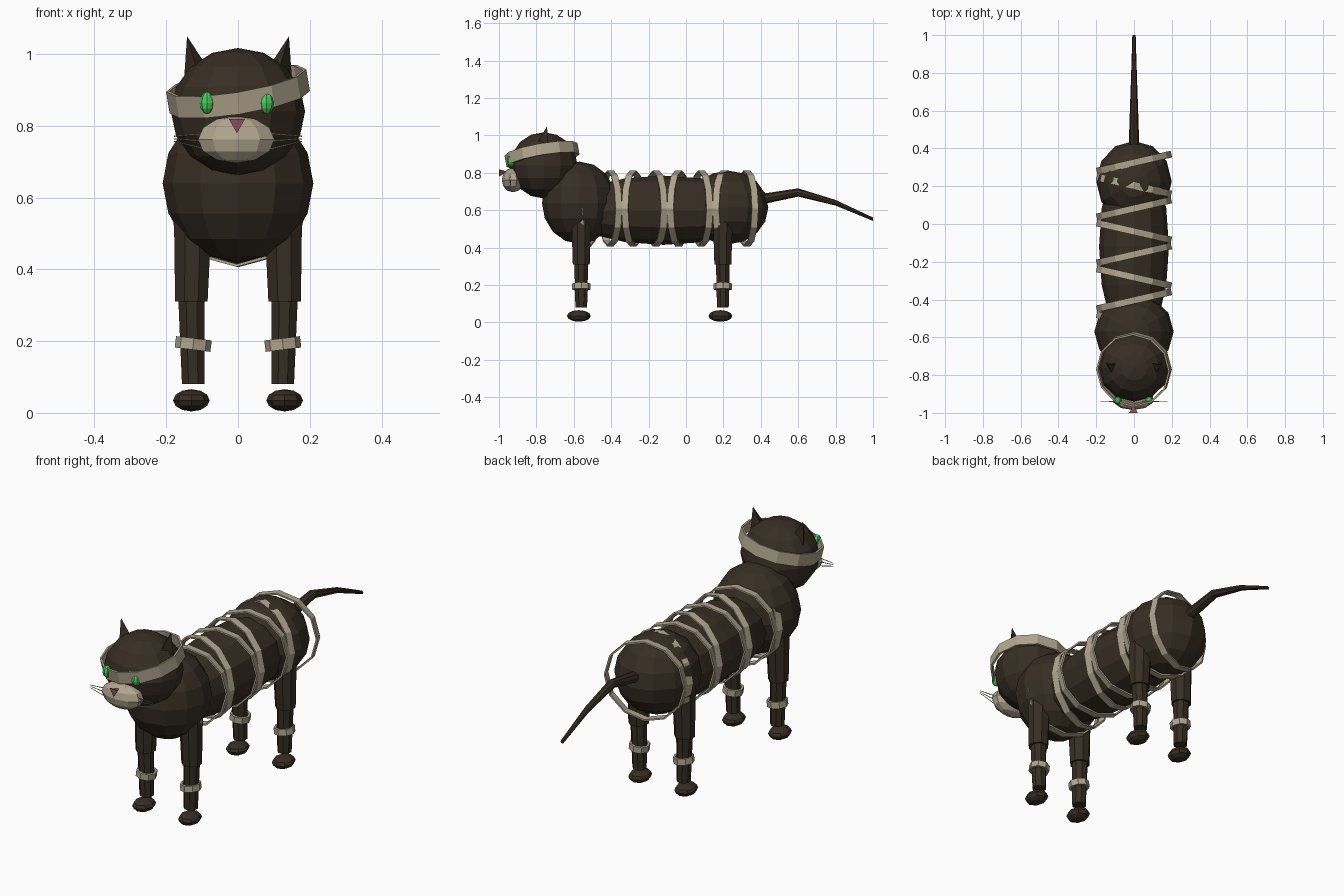
import bpy, bmesh, math
from mathutils import Matrix, Vector

if "Cube" in bpy.data.objects:
    bpy.data.objects.remove(bpy.data.objects["Cube"], do_unlink=True)


def material(name, rgb):
    m = bpy.data.materials.new(name)
    m.use_nodes = True
    m.diffuse_color = (*rgb, 1)
    m.node_tree.nodes["Principled BSDF"].inputs["Base Color"].default_value = (*rgb, 1)
    return m


FUR = material("dark brown fur", (0.038, 0.027, 0.017))
CLOTH = material("beige cloth", (0.44, 0.38, 0.27))
GREEN = material("green", (0.06, 0.6, 0.1))
PINK = material("dusty pink", (0.26, 0.075, 0.1))


def finish(name, bm, mat):
    bmesh.ops.recalc_face_normals(bm, faces=bm.faces)
    mesh = bpy.data.meshes.new(name)
    bm.to_mesh(mesh)
    bm.free()
    mesh.materials.append(mat)
    ob = bpy.data.objects.new(name, mesh)
    bpy.context.collection.objects.link(ob)
    return ob


def ball(name, mat, centre, radii, u=12, v=8, turn=None):
    """Low-poly ellipsoid with an optional turn before scaling."""
    bm = bmesh.new()
    bmesh.ops.create_uvsphere(bm, u_segments=u, v_segments=v, radius=1)
    if turn:
        bm.transform(Matrix.Rotation(math.pi / 2, 4, turn))
    bm.transform(Matrix.Translation(centre) @ Matrix.Diagonal((*radii, 1)))
    return finish(name, bm, mat)


def tube(name, mat, points, radii, sides, axis="Z", phase=0.0):
    """Loft of rings, all lying across one axis; a radius of 0 makes a tip."""
    bm = bmesh.new()
    rings = []
    for p, r in zip(points, radii):
        ring = []
        for i in range(sides):
            a = 2 * math.pi * i / sides + phase
            c, s = r * math.cos(a), r * math.sin(a)
            off = {"X": (0, c, s), "Y": (c, 0, s), "Z": (c, s, 0)}[axis]
            ring.append(bm.verts.new(Vector(p) + Vector(off)))
        rings.append(ring)
    for a, b in zip(rings, rings[1:]):
        for i in range(sides):
            j = (i + 1) % sides
            bm.faces.new((a[i], a[j], b[j], b[i]))
    bm.faces.new(rings[0])
    bm.faces.new(rings[-1])
    bmesh.ops.remove_doubles(bm, verts=bm.verts, dist=0.0001)
    return finish(name, bm, mat)


def band(name, centre, radius, width, rotation, sides=12, thick=0.008):
    """Open strip of cloth wrapped in a ring."""
    bm = bmesh.new()
    bmesh.ops.create_cone(bm, cap_ends=False, segments=sides, radius1=radius,
                          radius2=radius, depth=width)
    bm.transform(Matrix.Translation(centre) @ rotation)
    ob = finish(name, bm, CLOTH)
    mod = ob.modifiers.new("Thickness", "SOLIDIFY")
    mod.thickness = thick
    return ob


def rot(angle, axis):
    return Matrix.Rotation(angle, 4, axis)


# Torso and head
ball("chest", FUR, (0, -0.57, 0.64), (0.21, 0.2, 0.22))
ball("belly", FUR, (0, -0.12, 0.6), (0.185, 0.53, 0.185), 12, 8, "X")
ball("hips", FUR, (0, 0.225, 0.615), (0.2, 0.215, 0.197))
ball("head", FUR, (0, -0.76, 0.84), (0.187, 0.18, 0.177))

# Face
ball("muzzle", CLOTH, (-0.005, -0.925, 0.762), (0.112, 0.06, 0.066), 10, 6)
tube("nose", PINK, [(-0.003, -1, 0.806), (-0.003, -0.955, 0.806)],
     [0.026, 0], 3, "Y", -math.pi / 2)

# Tail
tube("tail", FUR,
     [(0, 0.38, 0.655), (0, 0.6, 0.695), (0, 0.8, 0.64), (0, 1, 0.552)],
     [0.029, 0.022, 0.015, 0.009], 8, "Y")

for side, s in (("left", 1), ("right", -1)):
    ball(side + "_eye", GREEN, (s * 0.083 - 0.003, -0.935, 0.864),
         (0.021, 0.022, 0.031), 8, 6)
    tube(side + "_ear", FUR, [(s * 0.107, -0.76, 0.93), (s * 0.142, -0.743, 1.05)],
         [0.05, 0], 3, "Z", -math.pi / 2)
    for i, z in enumerate((0.735, 0.757, 0.778)):
        tube(f"{side}_whisker_{i + 1}", CLOTH,
             [(s * 0.09, -0.94, z), (s * 0.178, -0.938, 0.757 + 0.007 * i)],
             [0.0025, 0.0015], 4, "X")

    # Legs, paws and ankle wraps
    for end, y in (("front", -0.56), ("hind", 0.197)):
        name = f"{end}_{side}_"
        x = s * 0.13
        tube(name + "upper_leg", FUR, [(x, y, 0.31), (x * 0.96, y, 0.61)],
             [0.049, 0.059], 8, "Z", math.pi / 8)
        tube(name + "lower_leg", FUR, [(x * 0.96, y, 0.08), (x, y, 0.33)],
             [0.034, 0.04], 8, "Z", math.pi / 8)
        ball(name + "paw", FUR, (x, y - 0.013, 0.035), (0.051, 0.064, 0.031), 8, 6)
        band(name + "wrap", (x * 0.96, y, 0.192), 0.05, 0.032,
             rot(-s * 0.12, "Y"), 8, 0.012)

# Head wrap, rising to the back and to the left
band("head_wrap", (0, -0.77, 0.896), 0.198, 0.062,
     rot(0.17, "X") @ rot(-0.16, "Y"), 12, 0.01)

# Body wraps in alternating slants
for i in range(8):
    slant = 0.225 if i % 2 == 0 else -0.225
    band(f"body_wrap_{i + 1}", (0, 0.325 - 0.1215 * i, 0.61), 0.203, 0.036,
         rot(slant, "Z") @ rot(math.pi / 2, "X"))
